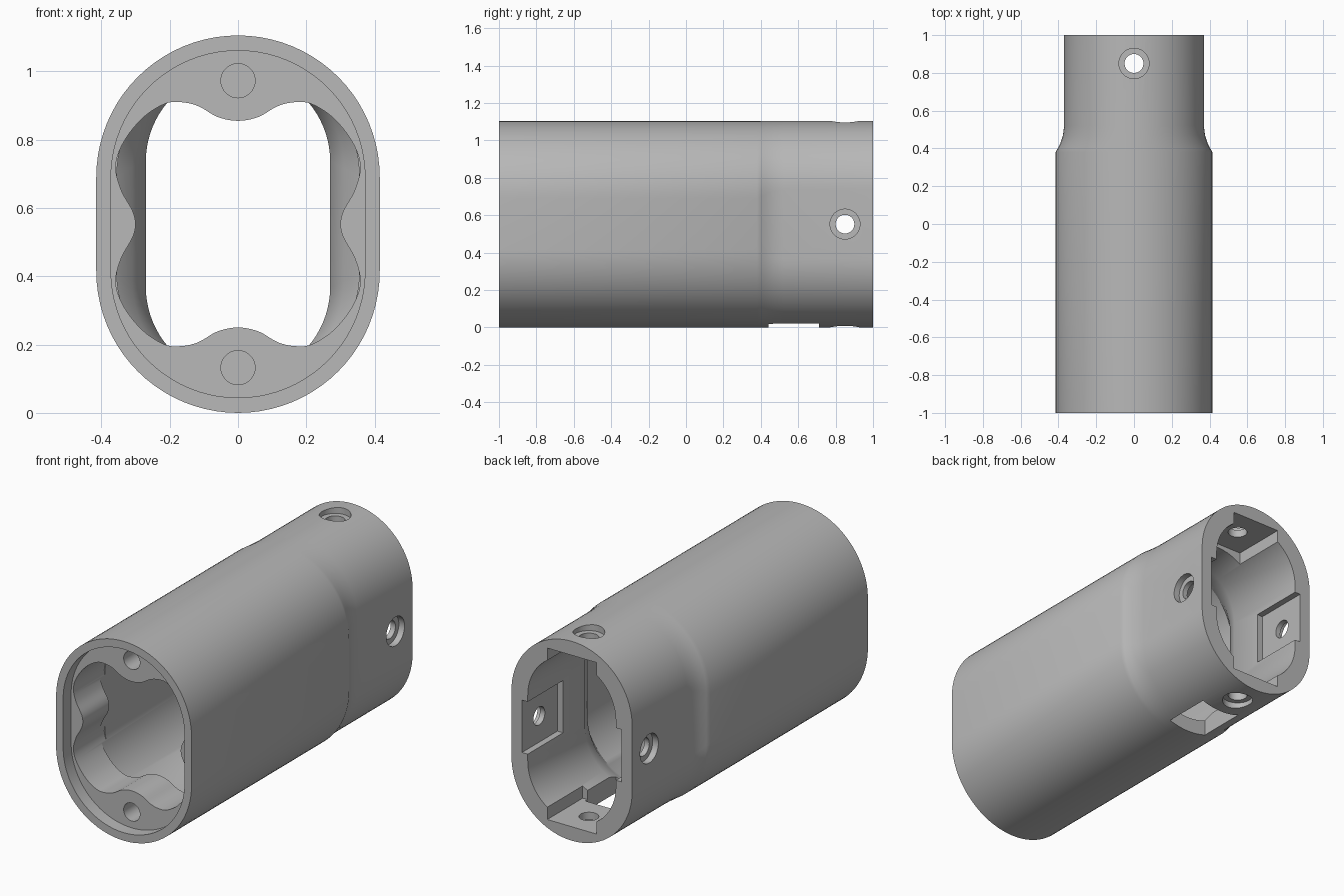
import bpy, bmesh, math
from mathutils import Matrix, Vector

cube = bpy.data.objects.get("Cube")
if cube:
    bpy.data.objects.remove(cube, do_unlink=True)

MID = 0.5525          # height of the sleeve axis, also half its height
OUT, REAR = 0.415, 0.37

gray = bpy.data.materials.new("matte gray")
gray.diffuse_color = (0.48, 0.48, 0.48, 1)
gray.use_nodes = True
gray.node_tree.nodes["Principled BSDF"].inputs["Base Color"].default_value = (0.48, 0.48, 0.48, 1)


def make_object(name, bm):
    bmesh.ops.recalc_face_normals(bm, faces=bm.faces)
    mesh = bpy.data.meshes.new(name)
    bm.to_mesh(mesh)
    bm.free()
    mesh.materials.append(gray)
    obj = bpy.data.objects.new(name, mesh)
    bpy.context.collection.objects.link(obj)
    return obj


def stadium(r, half_height, steps=40):
    """Closed outline with straight sides and round top and bottom."""
    pts = []
    for side in (1, -1):
        for i in range(steps + 1):
            a = math.pi * i / steps
            pts.append((side * r * math.cos(a),
                        MID + side * (half_height - r + r * math.sin(a))))
    return pts


def loft(name, sections):
    """Skin a list of (y, outline) sections and cap both ends."""
    bm = bmesh.new()
    rings = [[bm.verts.new((x, y, z)) for x, z in pts] for y, pts in sections]
    n = len(rings[0])
    for a, b in zip(rings, rings[1:]):
        for i in range(n):
            j = (i + 1) % n
            bm.faces.new((a[i], a[j], b[j], b[i]))
    bm.faces.new(rings[0])
    bm.faces.new(rings[-1])
    return make_object(name, bm)


def box(name, low, high):
    low, high = Vector(low), Vector(high)
    bm = bmesh.new()
    bmesh.ops.create_cube(bm, size=1, matrix=Matrix.Translation((low + high) / 2)
                          @ Matrix.Diagonal((high - low).to_4d()))
    return make_object(name, bm)


def cylinder(name, r, start, end):
    start, end = Vector(start), Vector(end)
    axis = end - start
    bm = bmesh.new()
    bmesh.ops.create_cone(bm, cap_ends=True, segments=40, radius1=r, radius2=r,
                          depth=axis.length,
                          matrix=Matrix.Translation((start + end) / 2)
                          @ axis.to_track_quat('Z', 'Y').to_matrix().to_4x4())
    return make_object(name, bm)


def wavy_outline(steps=5):
    """Smooth closed opening with four inward lobes, mirrored from one quarter."""
    quarter = [(0, .3025), (.06, .314), (.115, .345), (.165, .357), (.215, .352),
               (.28, .31), (.335, .24), (.358, .17), (.342, .1), (.309, .04), (.3, 0)]
    half = quarter + [(x, -z) for x, z in quarter[-2::-1]]
    ring = half + [(-x, z) for x, z in half[-2:0:-1]]
    pts, n = [], len(ring)
    for i in range(n):
        p = [Vector(ring[(i + k) % n]) for k in (-1, 0, 1, 2)]
        for s in range(steps):
            t = s / steps
            v = (2 * p[1] + (p[2] - p[0]) * t
                 + (2 * p[0] - 5 * p[1] + 4 * p[2] - p[3]) * t ** 2
                 + (3 * p[1] - p[0] - 3 * p[2] + p[3]) * t ** 3) / 2
            pts.append((v.x, MID + v.y))
    return pts


# Outer sleeve with the narrower rear neck
profile = [(-1, OUT), (.38, OUT), (.40, .404), (.43, .389), (.47, .376), (.52, REAR), (1, REAR)]
sleeve = loft("sleeve", [(y, stadium(r, MID)) for y, r in profile])

# Inner hollow: front lip, lobed flange, main cavity narrowing to the rear bore
inner = [(-.7, .355, .4925), (.38, .355, .4925), (.42, .31, .475),
         (.5, .27, .4525), (1.05, .27, .4525)]
cutters = [
    loft("main_cavity", [(y, stadium(r, h)) for y, r, h in inner]),
    loft("front_lip", [(y, stadium(.372, .508)) for y in (-1.05, -.93)]),
    loft("lobed_opening", [(y, wavy_outline()) for y in (-1.1, -.66)]),
    # Slot under the neck
    box("bottom_slot", (-.12, .44, -.1), (.12, .71, .25)),
]

# Flange screw holes
for sign in (1, -1):
    z = MID + sign * .42
    cutters.append(cylinder("flange_hole", .05, (0, -1.02, z), (0, -.76, z)))

# Neck fixings: flat nut recess inside, counterbore outside, hole through
for sign in (1, -1):
    for direction, surface, flat, inside in (
            (Vector((sign, 0, 0)), REAR, .305, .2),
            (Vector((0, 0, sign)), MID, .475, .3)):
        centre = Vector((0, .85, MID))
        across = Vector((0, 0, .145)) if direction.x else Vector((.15, 0, 0))
        a = centre + direction * inside - across
        b = centre + direction * flat + across
        low = [min(p, q) for p, q in zip(a, b)]
        high = [max(p, q) for p, q in zip(a, b)]
        low[1], high[1] = .69, 1.06
        cutters.append(box("nut_recess", low, high))
        cutters.append(cylinder("counterbore", .08, centre + direction * (surface - .035),
                                centre + direction * (surface + .1)))
        cutters.append(cylinder("through_hole", .05, centre + direction * inside,
                                centre + direction * (surface + .15)))

# Carve the sleeve, then drop the helpers
bpy.ops.object.select_all(action='DESELECT')
bpy.context.view_layer.objects.active = sleeve
sleeve.select_set(True)
for cutter in cutters:
    cutter.hide_render = True
    mod = sleeve.modifiers.new("cut", 'BOOLEAN')
    mod.operation = 'DIFFERENCE'
    mod.solver = 'EXACT'
    mod.object = cutter
    bpy.ops.object.modifier_apply(modifier=mod.name)
    bpy.data.objects.remove(cutter, do_unlink=True)

bpy.ops.object.shade_smooth_by_angle(angle=math.radians(30))
